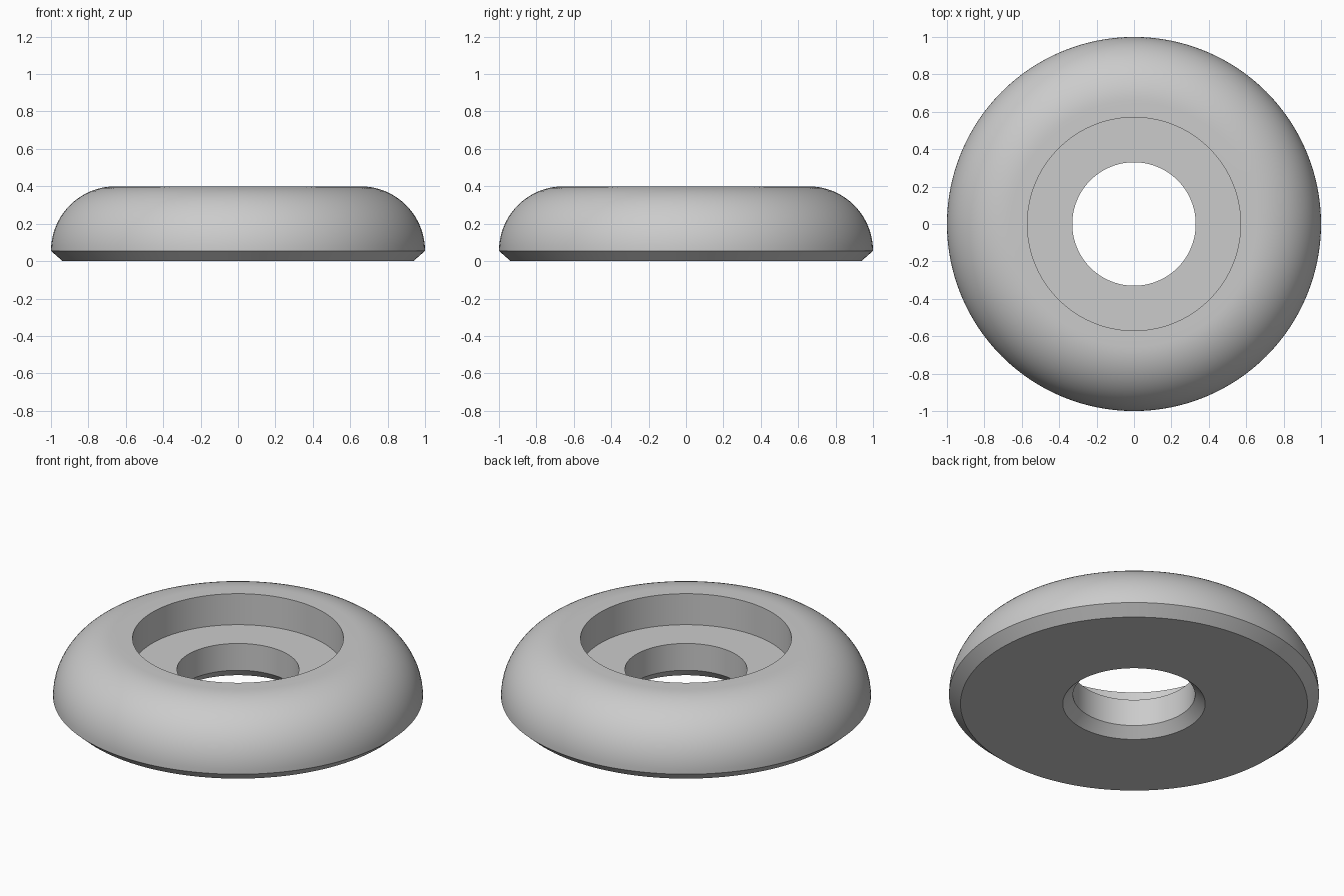
import bpy, bmesh, math

cube = bpy.data.objects.get("Cube")
if cube:
    bpy.data.objects.remove(cube)

grey = bpy.data.materials.new("plain_grey")
grey.use_nodes = True
colour = (0.6, 0.6, 0.6, 1)
grey.diffuse_color = colour
grey.node_tree.nodes["Principled BSDF"].inputs["Base Color"].default_value = colour

# Ring dimensions
HEIGHT, CHAMFER = 0.4, 0.055
HOLE, RECESS, FLOOR = 0.33, 0.57, 0.215
ROUND = HEIGHT - CHAMFER
SEGMENTS, ARC_STEPS = 128, 20

# Cross-section (radius, height): chamfered base, rounded shoulder, recess, hole
profile = [(HOLE + CHAMFER, 0), (0.938, 0)]
for i in range(ARC_STEPS + 1):
    a = math.pi / 2 * i / ARC_STEPS
    profile.append((1 - ROUND + ROUND * math.cos(a), CHAMFER + ROUND * math.sin(a)))
profile += [(RECESS, HEIGHT), (RECESS, FLOOR), (HOLE, FLOOR), (HOLE, CHAMFER)]

# Revolve the closed section into a ring
bm = bmesh.new()
rings = []
for s in range(SEGMENTS):
    t = 2 * math.pi * s / SEGMENTS
    rings.append([bm.verts.new((r * math.cos(t), r * math.sin(t), z)) for r, z in profile])
n = len(profile)
for s in range(SEGMENTS):
    here, there = rings[s], rings[(s + 1) % SEGMENTS]
    for i in range(n):
        j = (i + 1) % n
        bm.faces.new((here[i], there[i], there[j], here[j]))
bmesh.ops.recalc_face_normals(bm, faces=bm.faces)

mesh = bpy.data.meshes.new("rounded_foot_ring")
bm.to_mesh(mesh)
bm.free()
mesh.materials.append(grey)
foot = bpy.data.objects.new("rounded_foot_ring", mesh)
bpy.context.collection.objects.link(foot)

# Smooth the curved surfaces, keeping the rims sharp
bpy.ops.object.select_all(action="DESELECT")
foot.select_set(True)
bpy.context.view_layer.objects.active = foot
bpy.ops.object.shade_smooth_by_angle(angle=math.radians(30))
